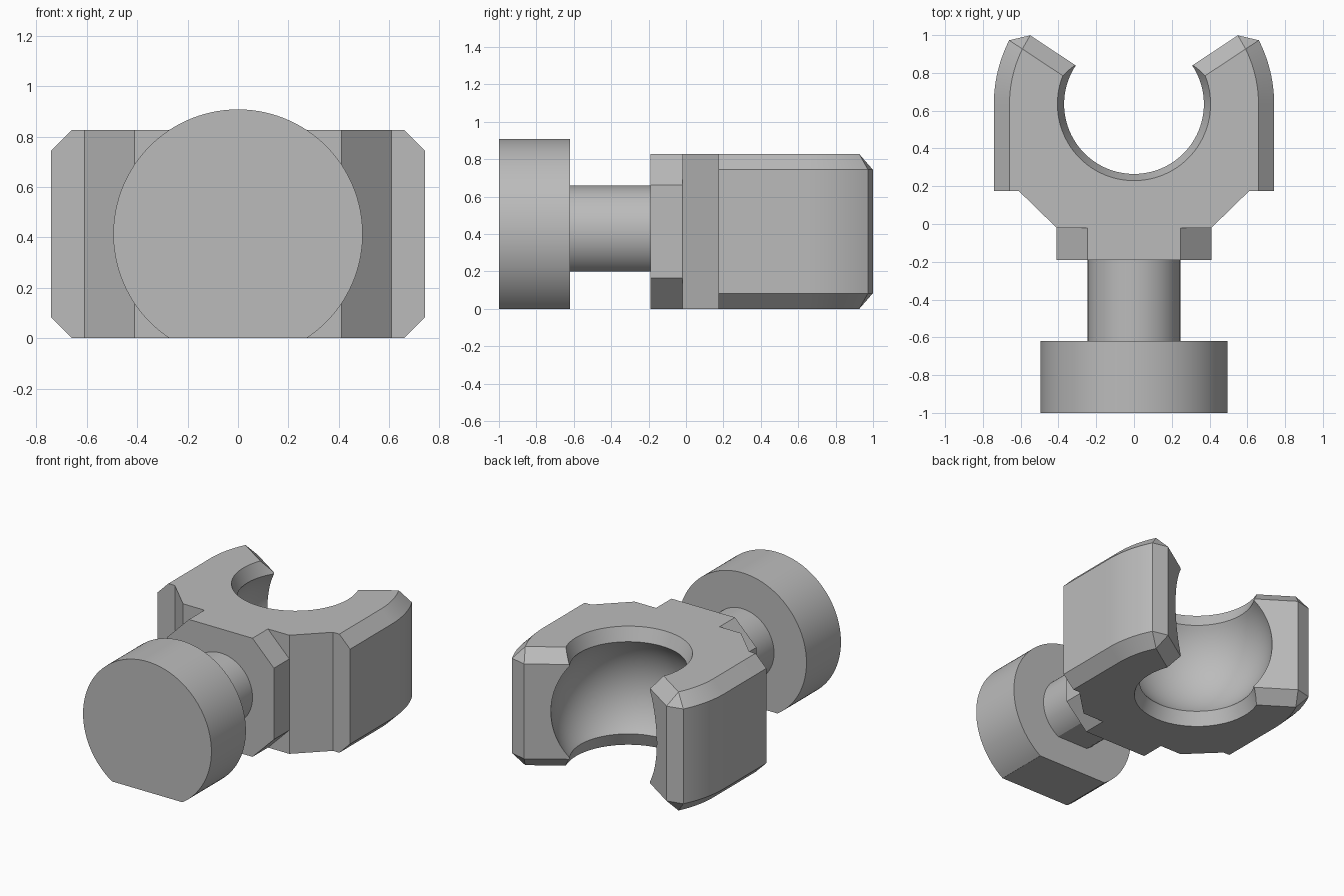
import bpy, bmesh, math

if "Cube" in bpy.data.objects:
    bpy.data.objects.remove(bpy.data.objects["Cube"])

H = 0.827            # clip height
MID = H / 2          # axis height
CY = 0.635           # socket centre in y
C = 0.083            # chamfer size
END = math.radians(33.5)   # angle of the jaw ends

grey = bpy.data.materials.new("grey_plastic")
grey.diffuse_color = (0.5, 0.5, 0.5, 1)
grey.use_nodes = True
grey.node_tree.nodes["Principled BSDF"].inputs["Base Color"].default_value = grey.diffuse_color


def loft(name, rings, closed=False):
    """Skin equal-length rings of points; cap the ends unless closed."""
    bm = bmesh.new()
    rows = [[bm.verts.new(p) for p in r] for r in rings]
    n = len(rows[0])
    for a, b in zip(rows, rows[1:]):
        for i in range(n):
            j = (i + 1) % n
            bm.faces.new((a[i], a[j], b[j], b[i]))
    bm.faces.new(rows[0][::-1])
    bm.faces.new(rows[-1])
    bmesh.ops.remove_doubles(bm, verts=bm.verts, dist=1e-5)
    bmesh.ops.recalc_face_normals(bm, faces=bm.faces)
    me = bpy.data.meshes.new(name)
    bm.to_mesh(me)
    bm.free()
    me.materials.append(grey)
    ob = bpy.data.objects.new(name, me)
    bpy.context.collection.objects.link(ob)
    return ob


def along_y(name, pts, y0, y1):
    return loft(name, [[(x, y, z) for x, z in pts] for y in (y0, y1)])


def flat_circle(r, zmin, n=96):
    """Circle around the axis with a flat cut at its bottom."""
    a = math.asin((zmin - MID) / r)
    return [(r * math.cos(t), MID + r * math.sin(t))
            for t in (a + (math.pi - 2 * a) * i / n for i in range(n + 1))]


def boolean(ob, other, op):
    m = ob.modifiers.new(op.lower(), 'BOOLEAN')
    m.operation, m.solver, m.object = op, 'EXACT', other
    bpy.context.view_layer.objects.active = ob
    bpy.ops.object.modifier_apply(modifier=m.name)
    bpy.data.objects.remove(other)


def smooth(ob):
    bpy.ops.object.select_all(action='DESELECT')
    ob.select_set(True)
    bpy.context.view_layer.objects.active = ob
    bpy.ops.object.shade_smooth_by_angle(angle=math.radians(30))


def polar(r, off):
    """Point at radius r, set back by off from the jaw end plane."""
    t = END - math.asin(off / r)
    return (r * math.cos(t), CY + r * math.sin(t))


def outline(inset):
    """Plan of the clip; the inset one is the chamfered top and bottom."""
    r = 0.742 - (C if inset else 0)
    half = [(0.41, -0.02), (0.61, 0.175), (r, 0.175)]
    last = END - math.asin(C / r)
    half += [(r * math.cos(last * i / 14), CY + r * math.sin(last * i / 14))
             for i in range(15)]
    half += [polar(0.742 - C, C if inset else 0), polar(0.25, C if inset else 0)]
    return half + [(-x, y) for x, y in half[::-1]]


# Clip body with two jaws
levels = [(0, True), (C, False), (H - C, False), (H, True)]
clip = loft("clip_body", [[(x, y, z) for x, y in outline(i)] for z, i in levels])

# Chamfered neck block behind the jaws
w, k = 0.41, 0.165
corners = [(w - k, 0), (w, k), (w, H - k), (w - k, H)]
neck = along_y("neck_block", corners + [(-x, z) for x, z in corners[::-1]], -0.19, -0.02)
boolean(clip, neck, 'UNION')

# Ball socket with a tapered lip at top and bottom
R, lip = 0.49, 0.37
a = math.acos(lip / R)
prof = [(0.425, -0.05)]
prof += [(R * math.cos(t), MID + R * math.sin(t))
         for t in (-a + 2 * a * i / 24 for i in range(25))]
prof += [(0.425, H + 0.05)]
N = 96
socket = loft("socket_cutter", [[(r * math.cos(2 * math.pi * i / N),
                                  CY + r * math.sin(2 * math.pi * i / N), z)
                                 for i in range(N)] for r, z in prof])
socket.hide_render = True
boolean(clip, socket, 'DIFFERENCE')
smooth(clip)

# Shaft and end disc, both flattened underneath
smooth(along_y("shaft", flat_circle(0.245, 0.2), -0.62, -0.19))
smooth(along_y("end_disc", flat_circle(0.495, 0.0), -1.0, -0.62))
